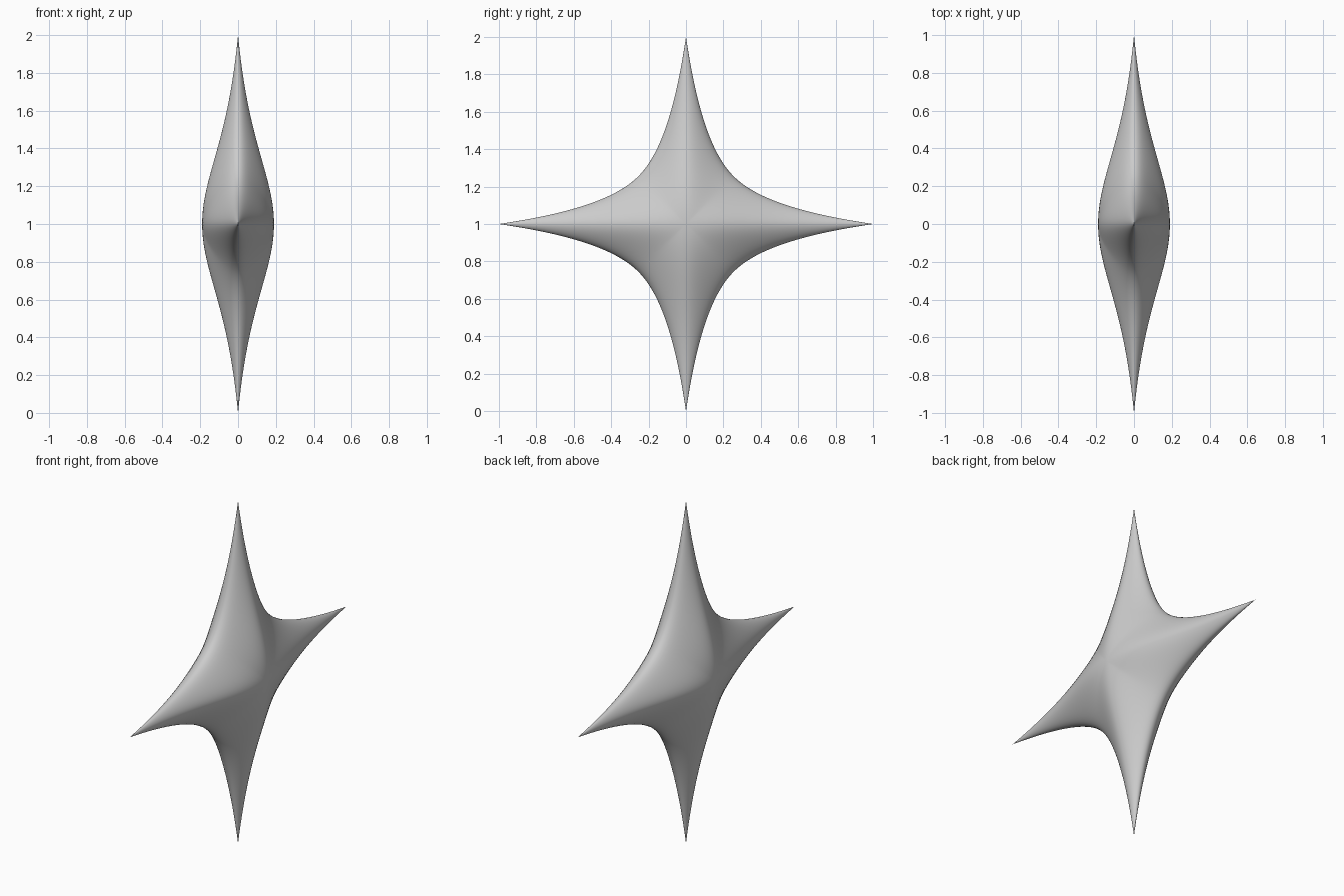
import bpy, bmesh, math

if "Cube" in bpy.data.objects:
    bpy.data.objects.remove(bpy.data.objects["Cube"])

STEPS, RINGS = 36, 14


def bezier(a, b, c, d, t):
    s = 1 - t
    return a*s**3 + 3*b*s*s*t + 3*c*s*t*t + d*t**3


def thickness(t):
    # bell-shaped half thickness along an arm
    return (1 - t*t) / (1 + 2.9*t*t)


def surface_point(u, phi):
    # blend from the arm's centre line to the concave outline
    k, s = abs(u), math.sin(phi)
    side = bezier(0.255, 0.125, 0.0525, 0, k) * s
    along = bezier(0, 0, 0.65, 1, k)*(1 - s) + bezier(0.255, 0.385, 0.65, 1, k)*s
    x = 0.19 * thickness(side) * thickness(along) * max(0, math.cos(phi))
    if phi >= math.pi/2 - 1e-6:
        x = 0
    return (x, side, along) if u < 0 else (x, along, side)


# one eighth of the star
bm = bmesh.new()
grid = [[bm.verts.new(surface_point(i/STEPS, j/RINGS*math.pi/2))
         for j in range(RINGS + 1)] for i in range(-STEPS, STEPS + 1)]
for a, b in zip(grid, grid[1:]):
    for j in range(RINGS):
        bm.faces.new((a[j], a[j+1], b[j+1], b[j]))
bmesh.ops.remove_doubles(bm, verts=bm.verts, dist=1e-4)
bm.normal_update()
if sum(f.normal.x * f.calc_area() for f in bm.faces) < 0:
    bmesh.ops.reverse_faces(bm, faces=bm.faces)
for f in bm.faces:
    f.smooth = True

mesh = bpy.data.meshes.new("four_point_star")
bm.to_mesh(mesh)
bm.free()
star = bpy.data.objects.new("four_point_star", mesh)
bpy.context.collection.objects.link(star)
star.location.z = 1

# mirror to all eight octants
mirror = star.modifiers.new("mirror", 'MIRROR')
mirror.use_axis = (True, True, True)
mirror.use_clip = True
mirror.merge_threshold = 1e-4
